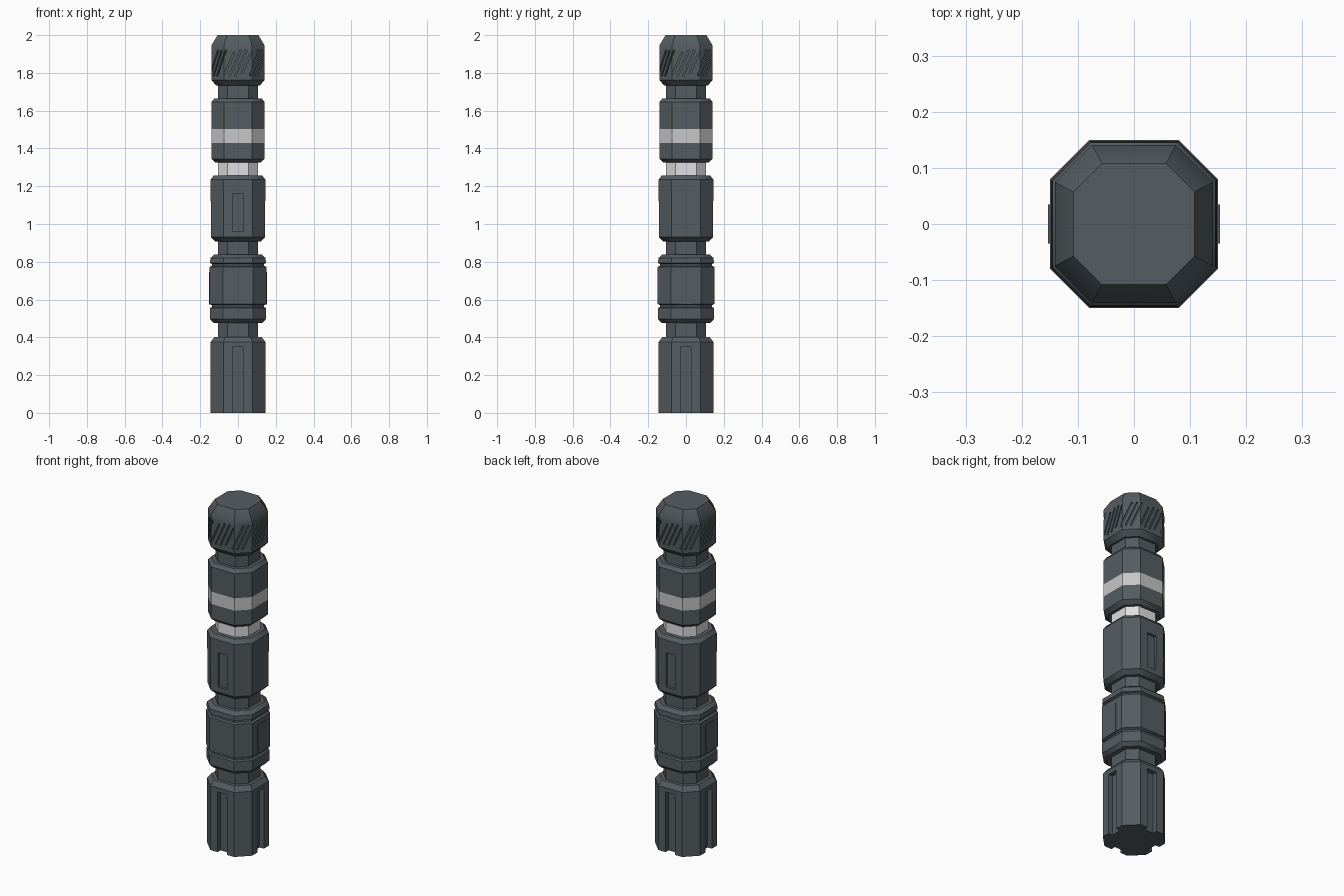
import bpy, bmesh, math
from mathutils import Matrix, Vector

if "Cube" in bpy.data.objects:
    bpy.data.objects.remove(bpy.data.objects["Cube"])


def material(name, rgb):
    m = bpy.data.materials.new(name)
    m.diffuse_color = (*rgb, 1)
    m.use_nodes = True
    m.node_tree.nodes["Principled BSDF"].inputs["Base Color"].default_value = m.diffuse_color
    return m


DARK = material("dark grey metal", (0.09, 0.108, 0.118))
LIGHT = material("light grey band", (0.58, 0.57, 0.58))
WHITE = material("white neck", (0.75, 0.74, 0.75))


def finish(bm, name, mats):
    bmesh.ops.recalc_face_normals(bm, faces=bm.faces)
    me = bpy.data.meshes.new(name)
    bm.to_mesh(me)
    bm.free()
    for m in mats:
        me.materials.append(m)
    ob = bpy.data.objects.new(name, me)
    bpy.context.collection.objects.link(ob)
    return ob


def octagon_stack(name, profile, mats=(DARK,), band=None):
    """Loft of chamfered-square rings through (half width, height) pairs."""
    bm = bmesh.new()
    rings = []
    for r, z in profile:
        c = r * 0.53
        pts = [(r, -c), (r, c), (c, r), (-c, r), (-r, c), (-r, -c), (-c, -r), (c, -r)]
        rings.append([bm.verts.new((x, y, z)) for x, y in pts])
    for lo, hi in zip(rings, rings[1:]):
        for i in range(8):
            j = (i + 1) % 8
            f = bm.faces.new((lo[i], lo[j], hi[j], hi[i]))
            if band and band[0] < f.calc_center_median().z < band[1]:
                f.material_index = 1
    bm.faces.new(rings[0][::-1])
    bm.faces.new(rings[-1])
    return finish(bm, name, mats)


def boxes(name, items):
    """One mesh of boxes given as (size, placement matrix)."""
    bm = bmesh.new()
    for size, mat in items:
        bmesh.ops.create_cube(bm, size=1, matrix=mat @ Matrix.Diagonal((*size, 1)))
    return finish(bm, name, [DARK])


def carve(ob, cutter):
    cutter.hide_render = True
    cutter.hide_viewport = True
    mod = ob.modifiers.new("carve", 'BOOLEAN')
    mod.operation = 'DIFFERENCE'
    mod.solver = 'EXACT'
    mod.object = cutter


def turn(deg):
    return Matrix.Rotation(math.radians(deg), 4, 'Z')


def at(x, y, z):
    return Matrix.Translation((x, y, z))


# Fluted base
base = octagon_stack("fluted_base", [(.145, 0), (.145, .375), (.125, .402)])
carve(base, boxes("flute_cutter",
                  [((.06, .06, .40), turn(a) @ at(0, -.148, .15)) for a in (0, 90, 180, 270)]))

# Lower collar with two fine grooves and side plates
collar = octagon_stack("lower_collar", [
    (.13, .477), (.148, .497), (.148, .555), (.138, .56), (.138, .57), (.15, .577),
    (.15, .773), (.138, .778), (.138, .788), (.148, .793), (.146, .82), (.125, .838)])
boxes("side_plates", [((.008, .07, .17), at(s * .149, 0, .66)) for s in (-1, 1)])

# Middle grip with a slot front and back
grip = octagon_stack("middle_grip", [
    (.12, .908), (.143, .93), (.145, 1.235), (.128, 1.257)])
carve(grip, boxes("slot_cutter",
                  [((.058, .03, .20), at(0, s * .145, 1.06)) for s in (-1, 1)]))

# Upper grip with a painted band
octagon_stack("upper_grip", [
    (.12, 1.325), (.141, 1.345), (.141, 1.43), (.141, 1.502), (.141, 1.645), (.125, 1.665)],
    (DARK, LIGHT), (1.43, 1.502))

# Knurled cap with slanting cuts on all eight sides
cap = octagon_stack("knurled_cap", [
    (.115, 1.733), (.141, 1.762), (.141, 1.945), (.108, 2.0)])
knurls = []
for k in range(8):
    straight = k % 2 == 0
    face_dist = .141 if straight else .141 * 1.53 / math.sqrt(2)
    for x in ((-.045, -.015, .015, .045) if straight else (-.027, 0, .027)):
        length = .15 if abs(x) < .03 else .125
        knurls.append(((.009, .02, length), turn(45 * k) @ at(x, -face_dist, 1.852)
                       @ Matrix.Rotation(math.radians(24), 4, 'Y')))
carve(cap, boxes("knurl_cutter", knurls))

# Narrow necks joining the segments
for name, lo, hi, mat in (("base_neck", .39, .49, DARK), ("collar_neck", .825, .92, DARK),
                          ("white_neck", 1.245, 1.335, WHITE), ("cap_neck", 1.655, 1.745, DARK)):
    octagon_stack(name, [(.105, lo), (.105, hi)], (mat,))

# Soft shading with crisp rims
for ob in list(bpy.context.collection.objects):
    if ob.hide_render:
        continue
    bpy.ops.object.select_all(action='DESELECT')
    ob.select_set(True)
    bpy.context.view_layer.objects.active = ob
    bpy.ops.object.shade_smooth_by_angle(angle=math.radians(35))
